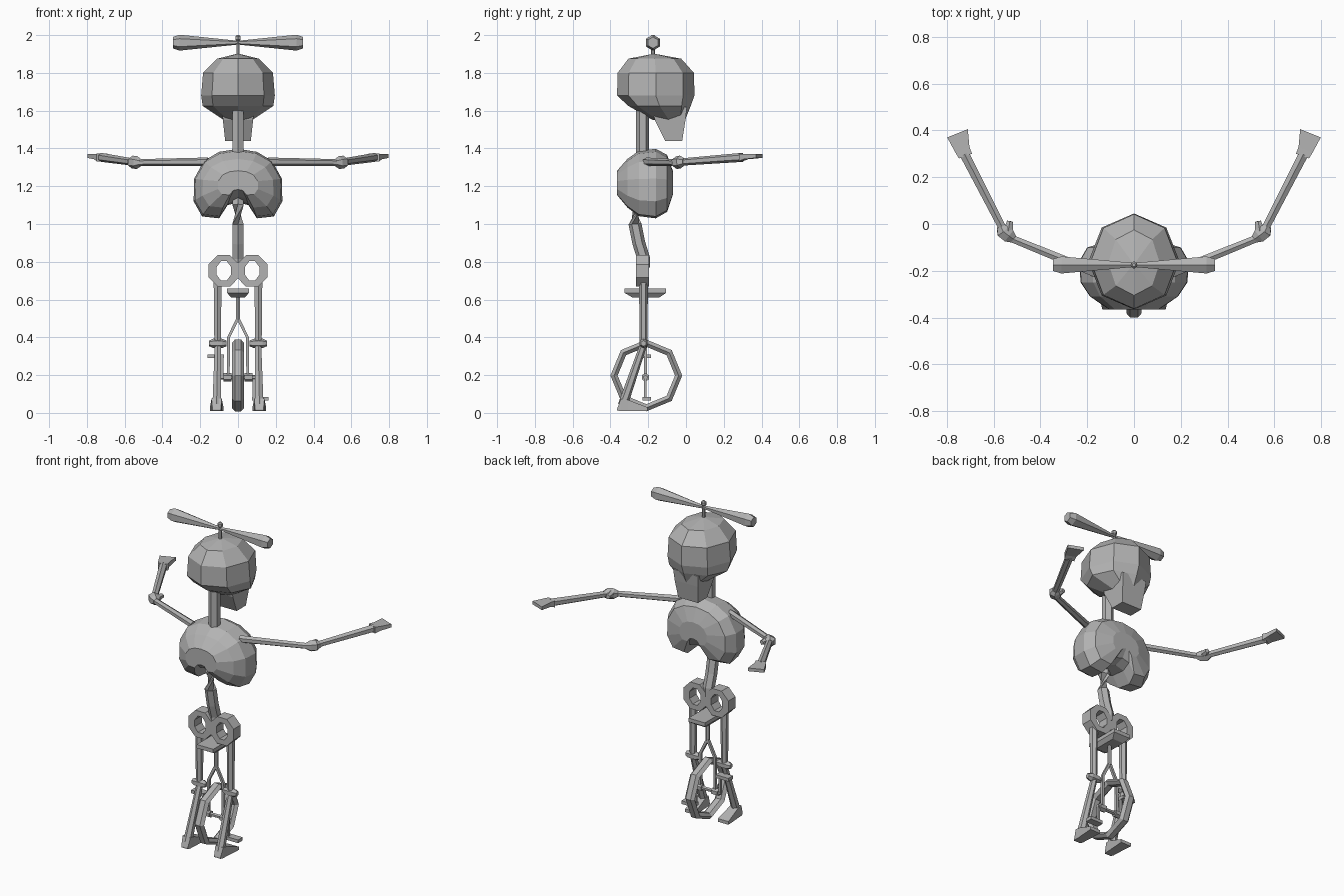
import bpy, bmesh
from math import sin, cos, pi
from mathutils import Vector

if "Cube" in bpy.data.objects:
    bpy.data.objects.remove(bpy.data.objects["Cube"])

GREY = (0.45, 0.45, 0.45, 1)
mat = bpy.data.materials.new("bone_grey")
mat.use_nodes = True
mat.diffuse_color = GREY
bsdf = mat.node_tree.nodes["Principled BSDF"]
bsdf.inputs["Base Color"].default_value = GREY
bsdf.inputs["Roughness"].default_value = 0.8


def loft(name, rings, caps=True, loop=False):
    """Skin a list of equal-length point rings."""
    bm = bmesh.new()
    vs = [[bm.verts.new(p) for p in r] for r in rings]
    n = len(vs[0])
    pairs = list(zip(vs, vs[1:])) + ([(vs[-1], vs[0])] if loop else [])
    for a, b in pairs:
        for i in range(n):
            j = (i + 1) % n
            bm.faces.new((a[i], a[j], b[j], b[i]))
    if caps and not loop:
        bm.faces.new(vs[0])
        bm.faces.new(vs[-1])
    bmesh.ops.recalc_face_normals(bm, faces=bm.faces)
    me = bpy.data.meshes.new(name)
    bm.to_mesh(me)
    bm.free()
    me.materials.append(mat)
    ob = bpy.data.objects.new(name, me)
    bpy.context.collection.objects.link(ob)
    return ob


def tube(name, pts, radii, sides=6):
    """Faceted tube along a path, with a radius for each point."""
    pts = [Vector(p) for p in pts]
    if not isinstance(radii, (list, tuple)):
        radii = [radii] * len(pts)
    rings = []
    for i, p in enumerate(pts):
        d = pts[min(i + 1, len(pts) - 1)] - pts[max(i - 1, 0)]
        q = d.to_track_quat('Z', 'Y')
        rings.append([p + q @ Vector((radii[i] * cos(a), radii[i] * sin(a), 0))
                      for a in (2 * pi * (k + 0.5) / sides for k in range(sides))])
    return loft(name, rings)


def slab(x, y0, y1, z):
    """Rectangular ring at height z."""
    return [(-x, y0, z), (x, y0, z), (x, y1, z), (-x, y1, z)]


def side_name(s):
    return "left" if s > 0 else "right"


# Skull: eight-sided rings (z, y centre, x radius, y radius)
skull = [(1.9, -.17, .01, .01), (1.875, -.165, .11, .14), (1.8, -.16, .185, .202),
         (1.68, -.16, .195, .205), (1.625, -.14, .187, .165), (1.55, -.09, .075, .085)]
loft("skull", [[(rx * sin(k * pi / 4), cy + ry * cos(k * pi / 4), z) for k in range(8)]
               for z, cy, rx, ry in skull])

# Jaw
jaw = [slab(.085, -.18, .005, 1.62), slab(.08, -.165, -.003, 1.55),
       slab(.068, -.11, -.02, 1.44)]
loft("jaw", jaw)

# Neck and spine
tube("neck", [(0, -.23, 1.36), (0, -.23, 1.62)], .034)
tube("spine", [(0, -.24, 1.2), (0, -.265, 1.1), (0, -.27, 1), (0, -.25, .9),
               (0, -.225, .82), (0, -.225, .77)], .034)

# Ribcage: arched outline, scaled through its depth (y, x scale, z scale)
half = [(.1, 1.382), (.18, 1.335), (.232, 1.24), (.235, 1.12), (.19, 1.04),
        (.1, 1.03), (.055, 1.1)]
outline = [(0, 1.398)] + half + [(0, 1.115)] + [(-x, z) for x, z in reversed(half)]
depth = [(-.365, .45, .35), (-.31, .8, .7), (-.25, .97, .94), (-.16, 1, 1),
         (-.1, .85, .82), (-.07, .4, .35)]
loft("ribcage", [[(x * sx, y, 1.22 + (z - 1.22) * sz) for x, z in outline]
                 for y, sx, sz in depth])

# Pelvis: two joined eight-sided rings with open holes
for s in (-1, 1):
    def ring(rx, rz, y):
        return [(s * .075 + rx * cos(a), y, .752 + rz * sin(a))
                for a in ((k + .5) * pi / 4 for k in range(8))]
    loft("pelvis_" + side_name(s),
         [ring(.087, .09, -.265), ring(.087, .09, -.195),
          ring(.041, .055, -.195), ring(.041, .055, -.265)], loop=True)

for s in (-1, 1):
    n = side_name(s)
    # Arm and hand
    tube(n + "_upper_arm", [(s * .16, -.21, 1.33), (s * .54, -.055, 1.325)], [.022, .018])
    tube(n + "_elbow", [(s * .515, -.065, 1.325), (s * .535, -.05, 1.325),
                        (s * .56, -.03, 1.328), (s * .57, -.01, 1.33)],
         [.02, .034, .034, .02])
    tube(n + "_elbow_tip", [(s * .54, -.045, 1.328), (s * .53, .012, 1.33)], [.028, .014])
    tube(n + "_forearm", [(s * .55, -.04, 1.327), (s * .725, .3, 1.353)], [.019, .024])
    hand = [(.692, .3, .748, .28, .02, 1.352), (.703, .33, .763, .305, .014, 1.357),
            (.71, .405, .798, .37, .01, 1.36)]
    loft(n + "_hand", [[(s * a, b, z - h), (s * c, d, z - h), (s * c, d, z + h),
                        (s * a, b, z + h)] for a, b, c, d, h, z in hand])
    # Leg and foot
    tube(n + "_thigh", [(s * .108, -.225, .7), (s * .108, -.225, .37)], [.024, .02])
    tube(n + "_knee", [(s * .06, -.225, .368), (s * .085, -.225, .368),
                       (s * .13, -.225, .368), (s * .153, -.225, .368)],
         [.015, .025, .025, .015])
    tube(n + "_shin", [(s * .106, -.225, .36), (s * .112, -.335, .04)], [.019, .026])
    foot = [(-.365, .022, .012, .02), (-.345, .027, .01, .075),
            (-.31, .028, .01, .07), (-.205, .036, .01, .03)]
    loft(n + "_foot", [[(s * .113 - w, y, a), (s * .113 + w, y, a),
                        (s * .113 + w, y, b), (s * .113 - w, y, b)]
                       for y, w, a, b in foot])
    # Unicycle fork, hub, crank and pedal
    tube(n + "_fork", [(0, -.215, .5), (s * .05, -.215, .4), (s * .052, -.215, .185)],
         .011, 4)
    tube(n + "_hub", [(s * .035, -.215, .188), (s * .078, -.215, .188)], .022)
    pz = .075 if s > 0 else .3
    tube(n + "_crank", [(s * .084, -.215, .188), (s * .084, -.215, pz)], .01, 4)
    loft(n + "_pedal", [[(s * x, y, z) for y, z in ((-.23, pz - .01), (-.185, pz - .01),
                                                    (-.185, pz + .01), (-.23, pz + .01))]
                        for x in (.075, .162)])
    # Propeller blade
    tube(n + "_blade", [(0, -.175, 1.96), (s * .31, -.175, 1.96), (s * .345, -.175, 1.96)],
         [.01, .042, .03])

# Unicycle seat, post and axle
loft("seat", [slab(.038, -.285, -.14, .612), slab(.057, -.325, -.105, .635),
              slab(.057, -.325, -.105, .658)])
tube("seat_post", [(0, -.215, .49), (0, -.215, .63)], .012)
tube("axle", [(-.09, -.215, .188), (.09, -.215, .188)], .012)

# Unicycle wheel: eight segments with a six-sided tyre section
wheel = []
for k in range(8):
    a = k * pi / 4
    wheel.append([(.033 * sin(b), -.21 + (.171 + .022 * cos(b)) * cos(a),
                   .198 + (.171 + .022 * cos(b)) * sin(a))
                  for b in ((j + .5) * pi / 3 for j in range(6))])
loft("wheel", wheel, loop=True)

# Propeller mast and knob
tube("propeller_mast", [(0, -.175, 1.88), (0, -.175, 1.98)], .01)
tube("propeller_knob", [(0, -.175, 1.968), (0, -.175, 1.976), (0, -.175, 1.992),
                        (0, -.175, 2)], [.008, .016, .016, .008])
